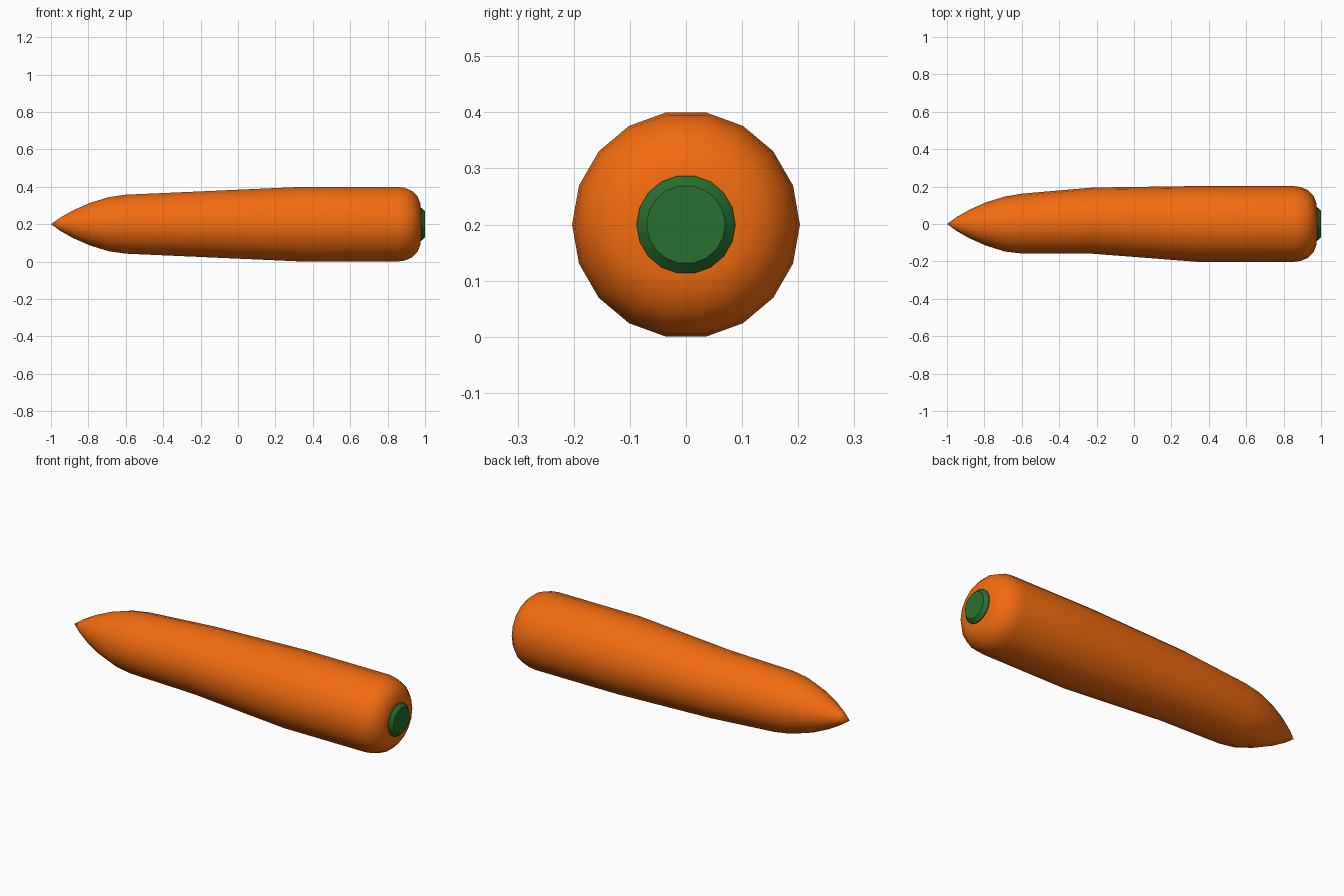
import bpy, bmesh, math

if "Cube" in bpy.data.objects:
    bpy.data.objects.remove(bpy.data.objects["Cube"])

SIDES = 18
AXIS_Z = 0.2


def material(name, color):
    m = bpy.data.materials.new(name)
    m.diffuse_color = color
    m.use_nodes = True
    m.node_tree.nodes["Principled BSDF"].inputs["Base Color"].default_value = m.diffuse_color
    return m


def lathe(name, rings, mat):
    """Skin rings (x, radius, y offset) along x; radius 0 makes a point."""
    bm = bmesh.new()
    loops = []
    for x, r, y in rings:
        if r == 0:
            loops.append([bm.verts.new((x, y, AXIS_Z))] * SIDES)
            continue
        loops.append([bm.verts.new((x, y + r * math.cos(a), AXIS_Z + r * math.sin(a)))
                      for a in (2 * math.pi * i / SIDES for i in range(SIDES))])
    for a, b in zip(loops, loops[1:]):
        for i in range(SIDES):
            j = (i + 1) % SIDES
            corners = list(dict.fromkeys((a[i], a[j], b[j], b[i])))
            bm.faces.new(corners)
    for loop in (loops[0], loops[-1]):
        if loop[0] is not loop[1]:
            bm.faces.new(loop)
    bmesh.ops.recalc_face_normals(bm, faces=bm.faces)
    mesh = bpy.data.meshes.new(name)
    bm.to_mesh(mesh)
    bm.free()
    mesh.materials.append(mat)
    obj = bpy.data.objects.new(name, mesh)
    bpy.context.collection.objects.link(obj)
    bpy.context.view_layer.objects.active = obj
    obj.select_set(True)
    bpy.ops.object.shade_smooth_by_angle(angle=math.radians(40))
    obj.select_set(False)
    return obj


orange = material("orange", (0.9, 0.15, 0.005, 1))
green = material("green", (0.02, 0.16, 0.03, 1))

# Root: pointed tip, slightly bent body, rounded crown
lathe("carrot_root", [
    (-1.0, 0, 0), (-0.95, 0.036, 0), (-0.88, 0.076, 0), (-0.79, 0.116, 0),
    (-0.69, 0.147, 0), (-0.6, 0.16, 0.002), (-0.22, 0.177, 0.018),
    (0.35, 0.203, 0), (0.85, 0.203, 0), (0.89, 0.198, 0), (0.93, 0.181, 0),
    (0.96, 0.15, 0), (0.974, 0.115, 0), (0.978, 0.085, 0)], orange)

# Stem stub
lathe("stem_stub", [(0.97, 0.088, 0), (0.982, 0.088, 0), (1.0, 0.07, 0)], green)
